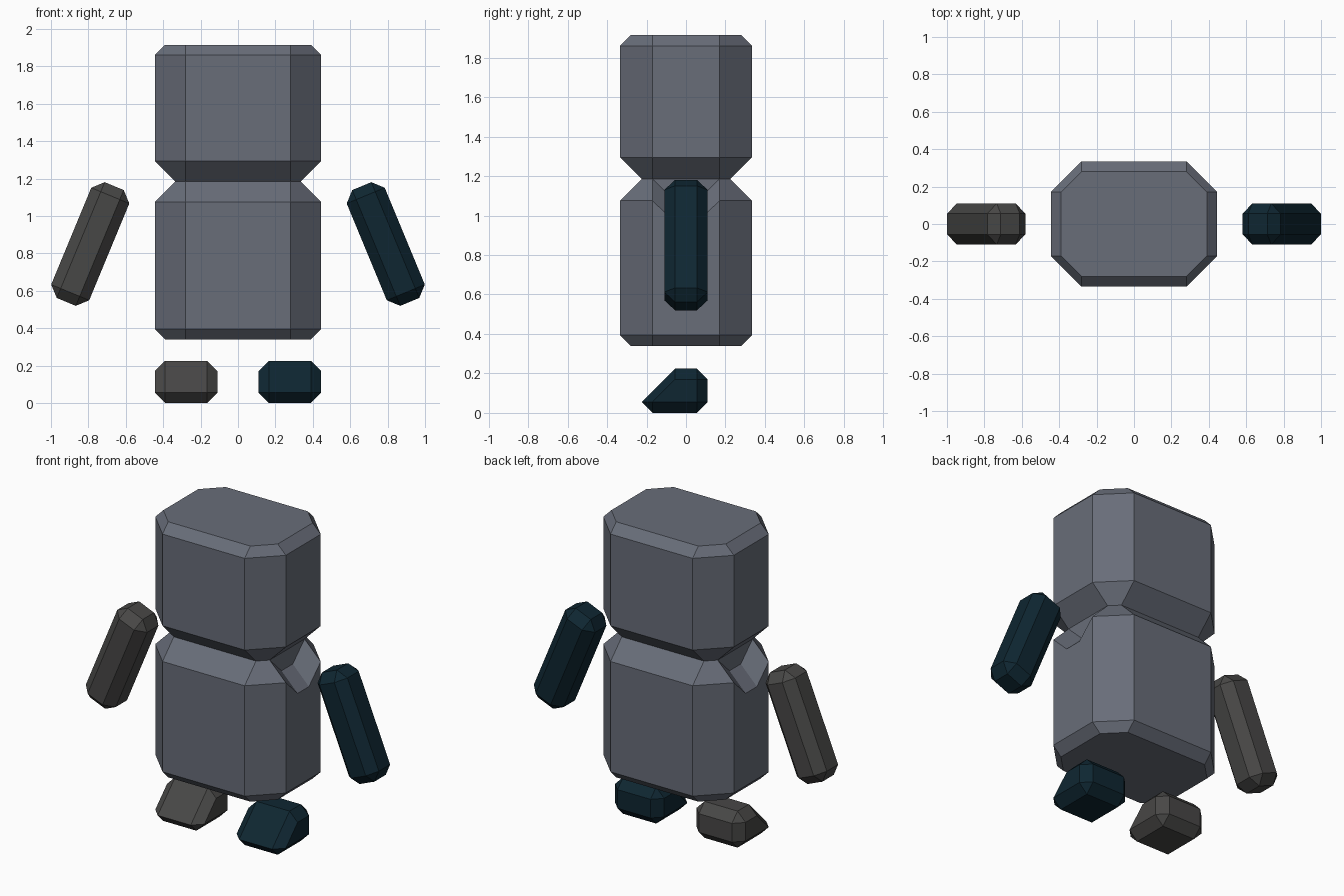
import bpy, bmesh, math
from mathutils import Matrix, Vector

if "Cube" in bpy.data.objects:
    bpy.data.objects.remove(bpy.data.objects["Cube"])


def material(name, rgb):
    m = bpy.data.materials.new(name)
    m.diffuse_color = (*rgb, 1)
    m.use_nodes = True
    m.node_tree.nodes["Principled BSDF"].inputs["Base Color"].default_value = m.diffuse_color
    return m


SLATE = material("slate grey", (0.138, 0.153, 0.19))
CHARCOAL = material("charcoal", (0.064, 0.063, 0.061))
TEAL = material("dark teal", (0.0045, 0.0194, 0.031))


def finish(bm, name, mat):
    bmesh.ops.recalc_face_normals(bm, faces=bm.faces)
    mesh = bpy.data.meshes.new(name)
    bm.to_mesh(mesh)
    bm.free()
    mesh.materials.append(mat)
    obj = bpy.data.objects.new(name, mesh)
    bpy.context.collection.objects.link(obj)
    return obj


def hull(name, points, mat):
    bm = bmesh.new()
    for p in points:
        bm.verts.new(p)
    bmesh.ops.convex_hull(bm, input=bm.verts)
    bmesh.ops.dissolve_limit(bm, angle_limit=math.radians(1),
                             verts=bm.verts, edges=bm.edges)
    return finish(bm, name, mat)


# Body: stacked octagon rings with a pinched waist and a shoulder notch each side
HX, HY, CX, CY = 0.445, 0.335, 0.28, 0.17
LEVELS = [(0.34, 0.055), (0.395, 0), (1.075, 0), (1.185, 0.11),
          (1.295, 0), (1.86, 0), (1.915, 0.055)]
B, G = 0.055, 0.11  # notch half width at its floor, notch depth

bm = bmesh.new()
rings = []
for z, inset in LEVELS:
    x, y = HX - inset, HY - inset
    outline = [(x, -CY), (x, CY), (CX, y), (-CX, y),
               (-x, CY), (-x, -CY), (-CX, -y), (CX, -y)]
    rings.append([bm.verts.new((px, py, z)) for px, py in outline])
bm.faces.new(rings[0])
bm.faces.new(rings[-1])
for k in range(len(rings) - 1):
    lo, hi = rings[k], rings[k + 1]
    for i in range(8):
        j = (i + 1) % 8
        if i in (0, 4) and k in (1, 2):
            continue
        bm.faces.new((lo[i], lo[j], hi[j], hi[i]))
for i, s in ((0, 1), (4, -1)):
    j = i + 1
    base, rim, waist = rings[1], rings[2], rings[3]
    out_i, out_j = [bm.verts.new((s * HX, y, 1.075 - G)) for y in (-s * B, s * B)]
    in_i, in_j = [bm.verts.new((s * (HX - G), y, 1.185 - G)) for y in (-s * B, s * B)]
    bm.faces.new((base[i], base[j], rim[j], out_j, out_i, rim[i]))
    bm.faces.new((in_i, in_j, waist[j], waist[i]))
    bm.faces.new((out_i, out_j, in_j, in_i))
    bm.faces.new((rim[i], out_i, in_i, waist[i]))
    bm.faces.new((out_j, rim[j], waist[j], in_j))
finish(bm, "body", SLATE)

# Chamfered arm box and wedge-toed foot, repeated on both sides
C = 0.055
signs = (-1, 1)
half = (0.11, 0.11, 0.335)
arm_points = [Vector([sg * (h - (0 if a == axis else C))
                      for a, (sg, h) in enumerate(zip((sx, sy, sz), half))])
              for axis in range(3) for sx in signs for sy in signs for sz in signs]
foot_middle = [(-0.17, 0), (0.055, 0), (0.11, 0.055), (0.11, 0.17),
               (0.055, 0.225), (-0.055, 0.225), (-0.225, 0.055)]
foot_side = [(-0.17, 0.055), (0.055, 0.055), (0.055, 0.17), (-0.055, 0.17)]

for s, side, mat in ((-1, "right", CHARCOAL), (1, "left", TEAL)):
    place = (Matrix.Translation((s * 0.79, 0, 0.85))
             @ Matrix.Rotation(-s * math.radians(22.5), 4, 'Y'))
    hull(side + "_arm", [place @ p for p in arm_points], mat)
    foot = [(s * x, y, z) for x in (0.165, 0.39) for y, z in foot_middle]
    foot += [(s * x, y, z) for x in (0.11, 0.445) for y, z in foot_side]
    hull(side + "_foot", foot, mat)
